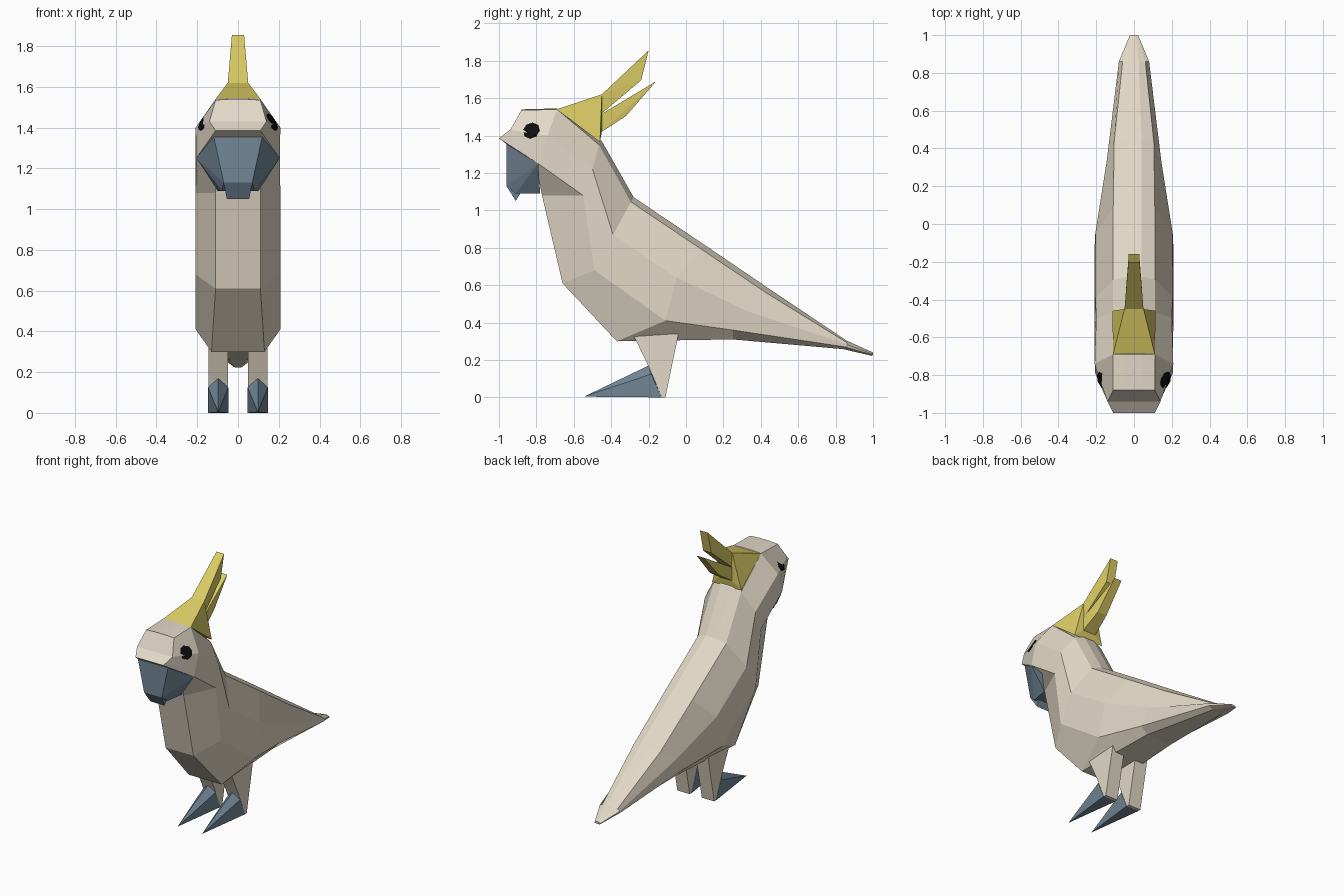
import bpy, bmesh, math
from mathutils import Vector

cube = bpy.data.objects.get("Cube")
if cube:
    bpy.data.objects.remove(cube, do_unlink=True)


def material(name, rgb):
    m = bpy.data.materials.new(name)
    m.use_nodes = True
    m.diffuse_color = (*rgb, 1)
    bsdf = m.node_tree.nodes["Principled BSDF"]
    bsdf.inputs["Base Color"].default_value = (*rgb, 1)
    bsdf.inputs["Roughness"].default_value = 0.8
    return m


CREAM = material("cream plumage", (0.76, 0.69, 0.57))
YELLOW = material("crest yellow", (0.72, 0.61, 0.13))
SLATE = material("slate blue", (0.17, 0.245, 0.31))
BLACK = material("eye black", (0.004, 0.004, 0.004))


def finish(name, bm, mat):
    bmesh.ops.recalc_face_normals(bm, faces=bm.faces)
    me = bpy.data.meshes.new(name)
    bm.to_mesh(me)
    bm.free()
    me.materials.append(mat)
    ob = bpy.data.objects.new(name, me)
    bpy.context.collection.objects.link(ob)
    return ob


def hull(name, half, mat):
    """Faceted solid around (x, y, z) points and their mirror images."""
    bm = bmesh.new()
    for x, y, z in half:
        for s in (-1, 1):
            bm.verts.new((s * x, y, z))
    res = bmesh.ops.convex_hull(bm, input=bm.verts)
    bmesh.ops.delete(bm, geom=[v for v in res["geom_interior"] if isinstance(v, bmesh.types.BMVert)],
                     context='VERTS')
    return finish(name, bm, mat)


def loft(name, sections, mat):
    """Skin over rings; each section lists (half width, y, z) from belly to crown."""
    bm = bmesh.new()
    rings = []
    for sec in sections:
        pts = [(x, y, z) for x, y, z in sec] + [(-x, y, z) for x, y, z in reversed(sec)]
        rings.append([bm.verts.new(p) for p in pts])
    n = len(rings[0])
    for a, b in zip(rings, rings[1:]):
        for i in range(n):
            j = (i + 1) % n
            bm.faces.new((a[i], a[j], b[j], b[i]))
    # Caps are strips of quads between the mirrored halves
    for r in (rings[0], rings[-1]):
        for i in range(n // 2 - 1):
            bm.faces.new((r[i], r[i + 1], r[n - 2 - i], r[n - 1 - i]))
    return finish(name, bm, mat)


# Body from face to tail tip: belly, lower side, upper side, back edge, crown
loft("body", [
    [(.12, -.96, 1.355), (.11, -1.0, 1.385), (.14, -.94, 1.43), (.11, -.88, 1.535), (.04, -.88, 1.54)],
    [(.11, -.80, 1.23), (.205, -.79, 1.25), (.208, -.74, 1.40), (.11, -.69, 1.54), (.04, -.69, 1.545)],
    [(.11, -.77, 1.08), (.208, -.55, 1.08), (.20, -.50, 1.22), (.11, -.465, 1.35), (.04, -.45, 1.37)],
    [(.11, -.66, .61), (.208, -.49, .68), (.205, -.39, .87), (.11, -.295, 1.045), (.04, -.28, 1.07)],
    [(.13, -.37, .30), (.208, -.11, .41), (.205, -.05, .64), (.11, .085, .79), (.04, .10, .815)],
    [(.10, .25, .31), (.145, .25, .36), (.145, .33, .46), (.105, .435, .555), (.04, .45, .577)],
    [(.04, .84, .258), (.08, .85, .27), (.08, .86, .283), (.06, .86, .293), (.025, .86, .303)],
    [(.012, .995, .222), (.022, 1.0, .227), (.022, 1.0, .232), (.018, 1.0, .236), (.01, 1.0, .24)],
], CREAM)

# Beak: broad upper part and hooked tip
hull("beak", [(.12, -.96, 1.36), (.205, -.79, 1.25), (.07, -.96, 1.13),
              (.10, -.78, 1.09), (.08, -.91, 1.09)], SLATE)
hull("beak_tip", [(.07, -.96, 1.13), (.055, -.91, 1.05), (.065, -.88, 1.10)], SLATE)

# Crest: wedge on the back of the head with two swept feathers
hull("crest_base", [(.11, -.69, 1.54), (.115, -.46, 1.365), (.05, -.45, 1.62),
                    (.05, -.45, 1.42)], YELLOW)
hull("crest_upper_feather", [(.05, -.45, 1.62), (.045, -.46, 1.51), (.032, -.24, 1.695),
                             (.03, -.20, 1.855)], YELLOW)
hull("crest_lower_feather", [(.05, -.46, 1.51), (.05, -.45, 1.42), (.038, -.36, 1.545),
                             (.036, -.32, 1.505), (.028, -.16, 1.69)], YELLOW)

LEG = [(-.28, .33), (-.20, .165), (-.13, 0), (-.11, 0), (-.04, .34)]
for side, s in (("left", 1), ("right", -1)):
    # Leg: side profile given thickness
    bm = bmesh.new()
    face = bm.faces.new([bm.verts.new((s * .048, y, z)) for y, z in LEG])
    out = bmesh.ops.extrude_face_region(bm, geom=[face])
    bmesh.ops.translate(bm, vec=(s * .098, 0, 0),
                        verts=[v for v in out["geom"] if isinstance(v, bmesh.types.BMVert)])
    if face.is_valid and len(bm.faces) < len(LEG) + 2:
        bm.faces.new([v for v in face.verts])
    finish(side + "_leg", bm, CREAM)

    # Foot: five-sided spike pointing forward
    bm = bmesh.new()
    base = [bm.verts.new((s * x, y, z)) for x, y, z in
            [(.047, -.13, 0), (.147, -.13, 0), (.147, -.185, .125), (.097, -.20, .17), (.047, -.185, .125)]]
    tip = bm.verts.new((s * .097, -.545, .004))
    bm.faces.new(base)
    for i in range(5):
        bm.faces.new((base[i], base[(i + 1) % 5], tip))
    finish(side + "_foot", bm, SLATE)

    # Eye: thin octagonal plate lying on the slanted cheek
    bm = bmesh.new()
    bmesh.ops.create_cone(bm, cap_ends=True, segments=8, radius1=.046, radius2=.046, depth=.009)
    eye = finish(side + "_eye", bm, BLACK)
    normal = Vector((s * .83, -.30, .47)).normalized()
    eye.rotation_euler = normal.to_track_quat('Z', 'Y').to_euler()
    eye.location = Vector((s * .164, -.826, 1.425)) + normal * .004
